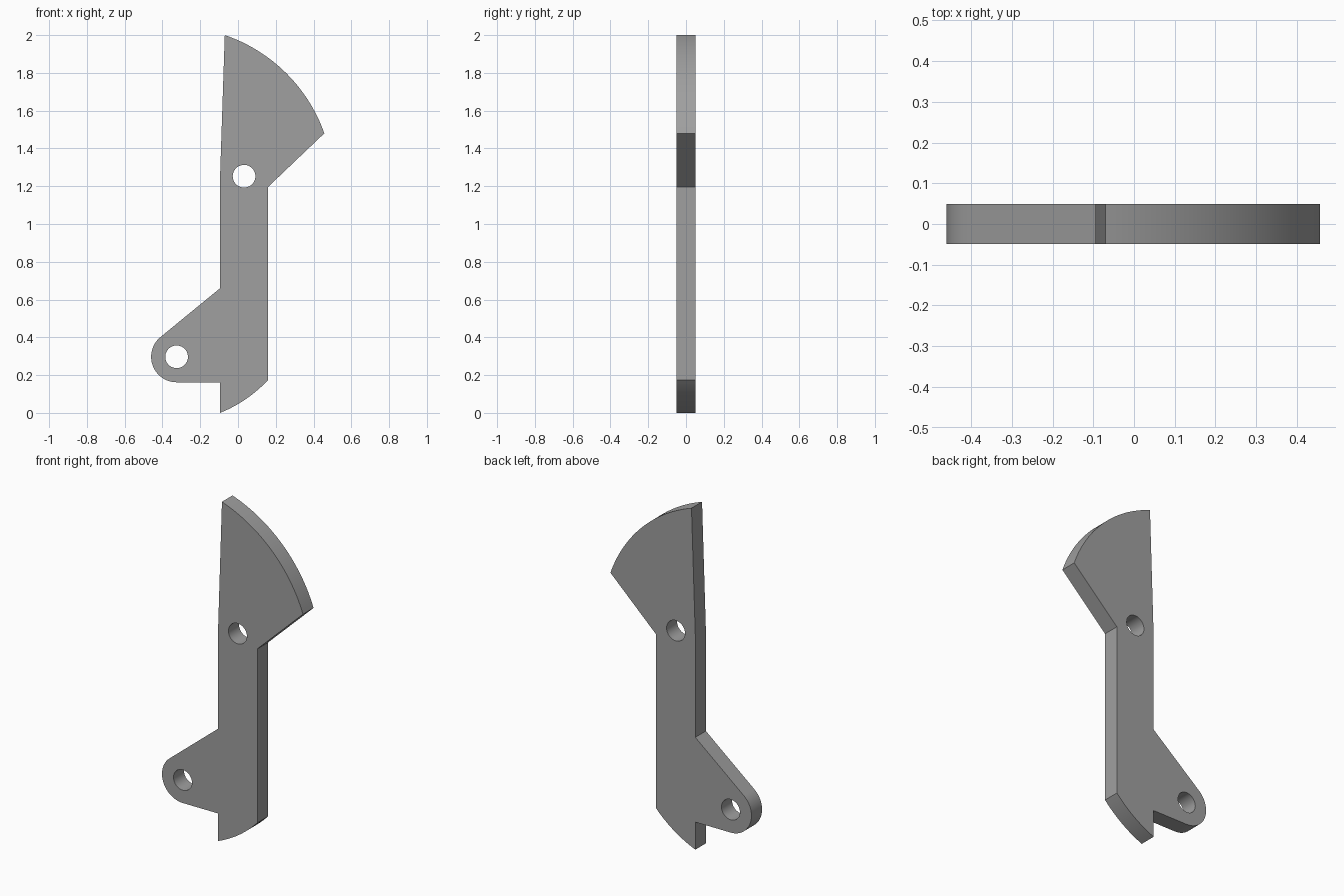
import bpy
from math import pi, radians, sin, cos, atan2, hypot
from mathutils import Vector

cube = bpy.data.objects.get("Cube")
if cube:
    bpy.data.objects.remove(cube, do_unlink=True)

HALF_THICKNESS = 0.049


def arc(centre, radius, start, end, steps):
    """Points along a circle, angles in radians."""
    return [(centre[0] + radius * cos(start + (end - start) * i / steps),
             centre[1] + radius * sin(start + (end - start) * i / steps))
            for i in range(steps + 1)]


def bulge(a, b, sag, steps):
    """Arc from a to b that bows out to the left of the direction of travel."""
    a, b = Vector(a), Vector(b)
    chord = (b - a).length
    radius = chord ** 2 / (8 * sag) + sag / 2
    side = Vector((a.y - b.y, b.x - a.x)).normalized()
    centre = (a + b) / 2 - side * (radius - sag)
    start = atan2(a.y - centre.y, a.x - centre.x)
    end = atan2(b.y - centre.y, b.x - centre.x)
    return arc(centre, radius, start, end, steps)


# Clockwise outline: sector head, straight shank, curved foot, rounded ear
pivot, ear = (0.032, 1.253), (-0.325, 0.297)
outline = [(-0.095, 0.66), (-0.095, 1.25)]
outline += bulge((-0.07, 2.0), (0.457, 1.48), 0.085, 32)
outline += [(0.16, 1.197)]
outline += bulge((0.16, 0.175), (-0.095, 0.0), 0.017, 12)
outline += [(-0.095, 0.162)]
outline += arc(ear, 0.135, radians(270), radians(129), 24)

# Filled flat curve with two through holes, extruded to a plate
curve = bpy.data.curves.new("lever_plate", 'CURVE')
curve.dimensions = '2D'
curve.fill_mode = 'BOTH'
curve.extrude = HALF_THICKNESS
holes = [arc(c, 0.06, 0, 2 * pi, 40)[:-1] for c in (pivot, ear)]
for loop in [outline] + holes:
    spline = curve.splines.new('POLY')
    spline.points.add(len(loop) - 1)
    for point, (x, z) in zip(spline.points, loop):
        point.co = (x, z, 0, 1)
    spline.use_cyclic_u = True

plate = bpy.data.objects.new("lever_plate", curve)
bpy.context.collection.objects.link(plate)
plate.rotation_euler.x = pi / 2

# Convert to a mesh, weld the rims and shade the curved edges smooth
bpy.ops.object.select_all(action='DESELECT')
plate.select_set(True)
bpy.context.view_layer.objects.active = plate
bpy.ops.object.convert(target='MESH')
bpy.ops.object.transform_apply(location=False, rotation=True, scale=False)
bpy.ops.object.mode_set(mode='EDIT')
bpy.ops.mesh.select_all(action='SELECT')
bpy.ops.mesh.remove_doubles(threshold=0.0001)
bpy.ops.mesh.normals_make_consistent(inside=False)
bpy.ops.object.mode_set(mode='OBJECT')
bpy.ops.object.shade_smooth_by_angle(angle=radians(25))

# Plain grey metal
grey = bpy.data.materials.new("plain_grey")
grey.use_nodes = True
colour = (0.35, 0.35, 0.35, 1)
grey.diffuse_color = colour
grey.node_tree.nodes["Principled BSDF"].inputs["Base Color"].default_value = colour
plate.data.materials.clear()
plate.data.materials.append(grey)
